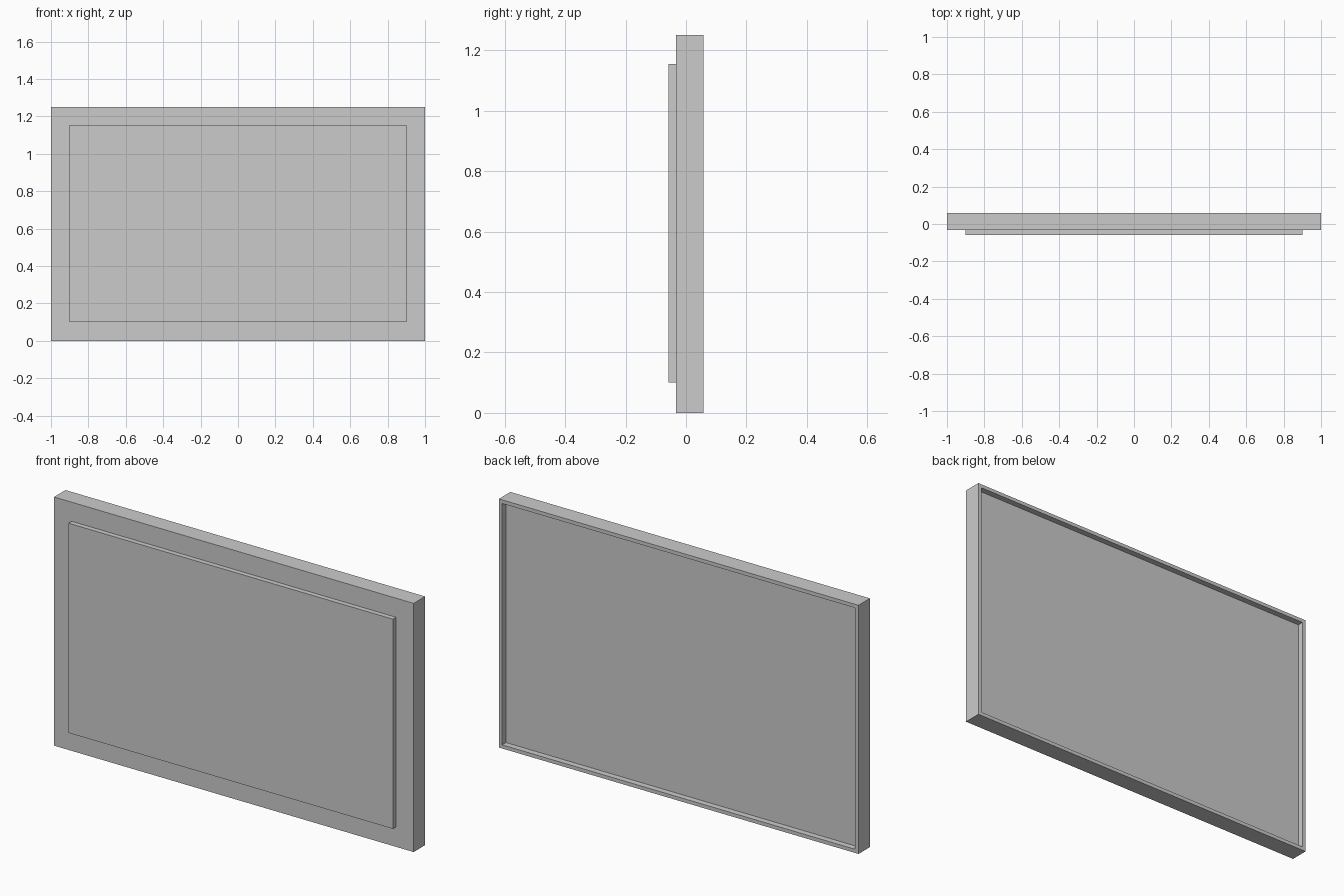
import bpy, bmesh
from mathutils import Vector

if "Cube" in bpy.data.objects:
    bpy.data.objects.remove(bpy.data.objects["Cube"])

def box(name, lo, hi, drop_back=False):
    """Axis-aligned box from min and max corners, returned as object + bmesh."""
    bm = bmesh.new()
    bmesh.ops.create_cube(bm, size=1)
    lo, hi = Vector(lo), Vector(hi)
    for v in bm.verts:
        v.co = Vector(l + (c + 0.5) * (h - l) for l, c, h in zip(lo, v.co, hi))
    if drop_back:  # hidden contact face
        bmesh.ops.delete(bm, geom=[f for f in bm.faces if f.normal.y > 0.9], context='FACES_ONLY')
    mesh = bpy.data.meshes.new(name)
    obj = bpy.data.objects.new(name, mesh)
    bpy.context.collection.objects.link(obj)
    return obj, bm

# Main slab with a shallow recess on the back, leaving a thin rim
RIM, DEPTH = 0.026, 0.03
frame, bm = box("board_frame", (-1, -0.033, 0), (1, 0.058, 1.25))
bm.normal_update()
back = max(bm.faces, key=lambda f: f.calc_center_median().y)
bmesh.ops.inset_region(bm, faces=[back], thickness=RIM)
for v in back.verts:
    v.co.y = v.co.y  # rim corner stays in plane until the extrusion below
floor = bmesh.ops.extrude_discrete_faces(bm, faces=[back])["faces"][0]
bmesh.ops.translate(bm, verts=floor.verts, vec=(0, -DEPTH, 0))
bmesh.ops.recalc_face_normals(bm, faces=bm.faces)
bm.to_mesh(frame.data)
bm.free()

# Raised front panel
panel, bm = box("front_panel", (-0.902, -0.058, 0.1), (0.902, -0.033, 1.154))
bm.to_mesh(panel.data)
bm.free()
